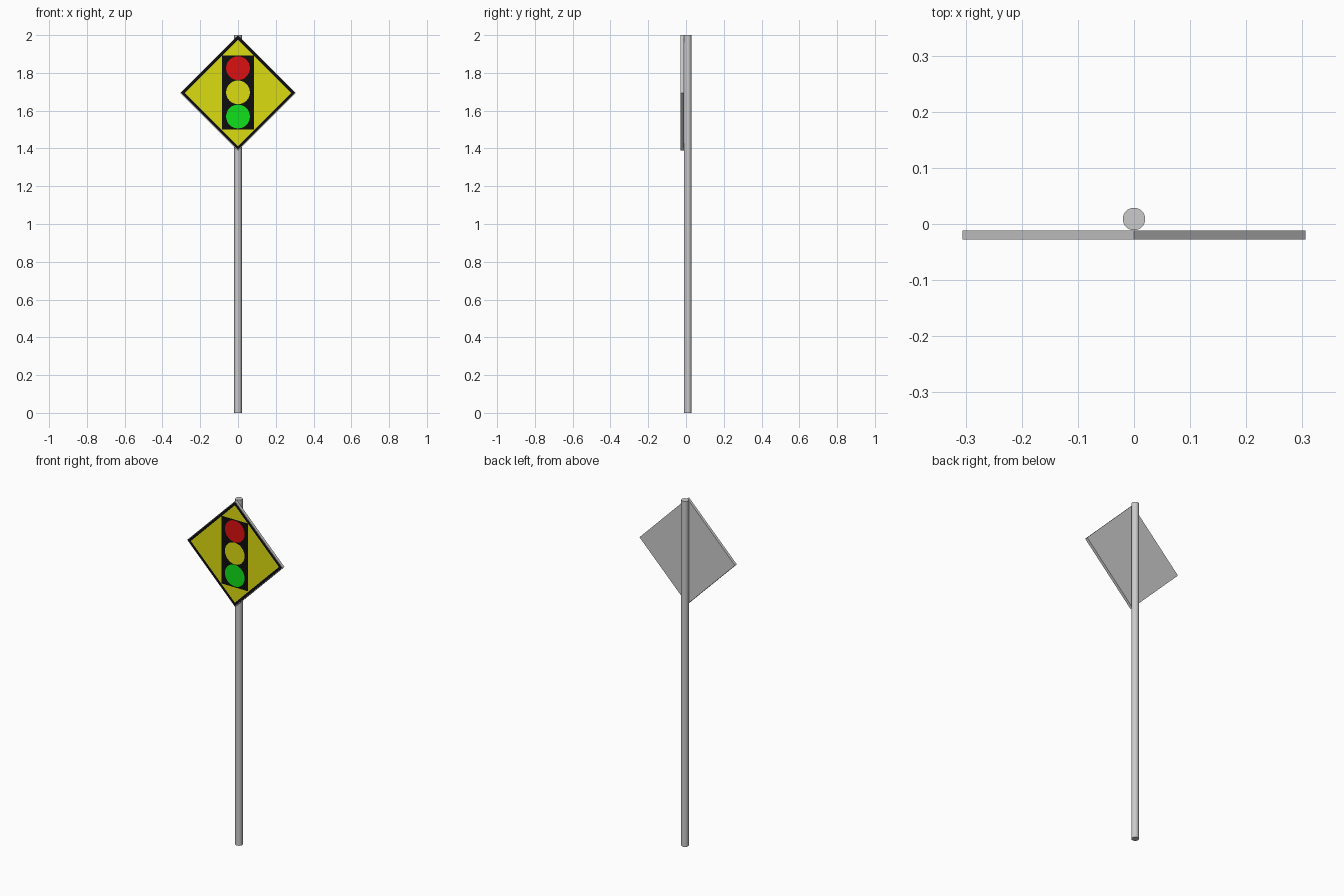
import bpy, math

if "Cube" in bpy.data.objects:
    bpy.data.objects.remove(bpy.data.objects["Cube"])

SIGN_Z = 1.694      # height of the sign centre
PLATE_FRONT = -0.028


def material(name, rgb):
    m = bpy.data.materials.new(name)
    m.diffuse_color = (*rgb, 1)
    m.use_nodes = True
    m.node_tree.nodes["Principled BSDF"].inputs["Base Color"].default_value = m.diffuse_color
    return m


BLACK = material("black", (0.004, 0.004, 0.004))
YELLOW = material("yellow", (0.72, 0.72, 0.005))
RED = material("red", (0.72, 0.005, 0.005))
GREEN = material("green", (0.005, 0.75, 0.01))


def polygon(n, r):
    """Points of a regular polygon with one corner at the top."""
    return [(-r * math.sin(2 * math.pi * i / n), r * math.cos(2 * math.pi * i / n))
            for i in range(n)]


def flat_shape(name, points, z, y, mat=None, depth=0):
    """Face in the xz plane looking to -y, given depth towards +y if wanted."""
    n = len(points)
    verts = [(px, y, z + pz) for px, pz in points]
    faces = [list(range(n))]
    if depth:
        verts += [(px, y + depth, z + pz) for px, pz in points]
        faces.append(list(range(2 * n - 1, n - 1, -1)))
        faces += [[(i + 1) % n, i, n + i, n + (i + 1) % n] for i in range(n)]
    mesh = bpy.data.meshes.new(name)
    mesh.from_pydata(verts, [], faces)
    obj = bpy.data.objects.new(name, mesh)
    bpy.context.collection.objects.link(obj)
    if mat:
        mesh.materials.append(mat)
    return obj


# Round pole
bpy.ops.mesh.primitive_cylinder_add(vertices=32, radius=0.02, depth=2, location=(0, 0.009, 1))
bpy.context.object.name = "pole"
bpy.ops.object.shade_smooth_by_angle()

# Diamond plate
flat_shape("sign_plate", polygon(4, 0.306), SIGN_Z, PLATE_FRONT, depth=0.0165)

# Printed face, in thin layers from back to front
layer = [PLATE_FRONT - 0.0004 * k for k in range(1, 5)]
flat_shape("sign_border", polygon(4, 0.302), SIGN_Z, layer[0], BLACK)
flat_shape("sign_face", polygon(4, 0.282), SIGN_Z, layer[1], YELLOW)
w, h = 0.084, 0.196
flat_shape("signal_box", [(-w, h), (-w, -h), (w, -h), (w, h)], SIGN_Z + 0.003, layer[2], BLACK)

# Three lamps
for name, dz, mat in (("red_lamp", 0.128, RED), ("yellow_lamp", 0, YELLOW), ("green_lamp", -0.128, GREEN)):
    flat_shape(name, polygon(32, 0.063), SIGN_Z + 0.003 + dz, layer[3], mat)
